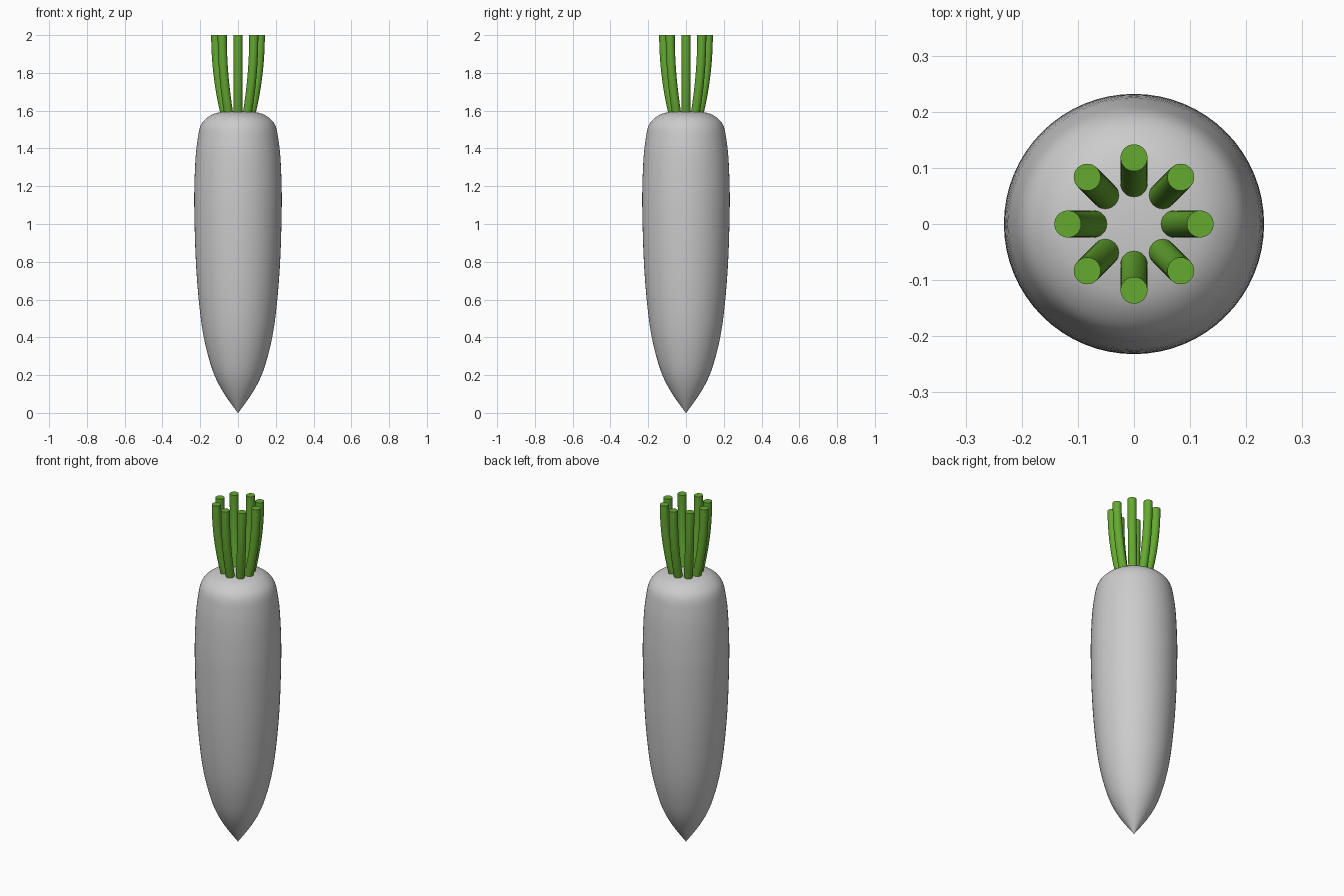
import bpy, bmesh, math
from mathutils import Vector

if "Cube" in bpy.data.objects:
    bpy.data.objects.remove(bpy.data.objects["Cube"])


def loft(name, rings, sides, mat=None):
    """Skin horizontal rings given as (centre_x, centre_y, z, radius)."""
    bm = bmesh.new()
    loops = []
    for x, y, z, r in rings:
        loops.append([bm.verts.new((x + r * math.cos(2 * math.pi * i / sides),
                                    y + r * math.sin(2 * math.pi * i / sides), z))
                      for i in range(sides)])
    for a, b in zip(loops, loops[1:]):
        for i in range(sides):
            j = (i + 1) % sides
            bm.faces.new((a[i], a[j], b[j], b[i]))
    bm.faces.new(loops[0][::-1])
    bm.faces.new(loops[-1])
    me = bpy.data.meshes.new(name)
    bm.to_mesh(me)
    bm.free()
    ob = bpy.data.objects.new(name, me)
    bpy.context.collection.objects.link(ob)
    if mat:
        me.materials.append(mat)
    bpy.ops.object.select_all(action='DESELECT')
    ob.select_set(True)
    bpy.context.view_layer.objects.active = ob
    bpy.ops.object.shade_smooth_by_angle(angle=math.radians(40))
    return ob


def smooth_profile(pts, steps=4):
    """Catmull-Rom interpolation through (radius, z) points."""
    p = [Vector(q) for q in [pts[0]] + pts + [pts[-1]]]
    out = []
    for a, b, c, d in zip(p, p[1:], p[2:], p[3:]):
        for k in range(steps):
            t = k / steps
            out.append(0.5 * (2 * b + (c - a) * t + (2 * a - 5 * b + 4 * c - d) * t ** 2
                              + (3 * b - a - 3 * c + d) * t ** 3))
    return out + [p[-1]]


green = bpy.data.materials.new("leaf_green")
green.diffuse_color = (0.13, 0.40, 0.03, 1)
green.use_nodes = True
green.node_tree.nodes["Principled BSDF"].inputs["Base Color"].default_value = green.diffuse_color

# Root body: pointed at the bottom, rounded shoulder
profile = [(0.001, 0.0), (0.072, 0.1), (0.125, 0.2), (0.163, 0.32), (0.19, 0.45),
           (0.21, 0.62), (0.224, 0.82), (0.231, 1.05), (0.231, 1.2), (0.224, 1.36),
           (0.212, 1.46), (0.2, 1.515), (0.178, 1.55), (0.14, 1.578),
           (0.09, 1.593), (0.04, 1.598), (0.001, 1.599)]
loft("root_body", [(0, 0, q.y, max(q.x, 0.0005)) for q in smooth_profile(profile)], 64)

# Eight stalks, leaning outward and straightening towards the cut tops
for n in range(8):
    ang = n * math.pi / 4
    rings = []
    for k in range(13):
        t = k / 12
        d = 0.118 - 0.052 * (1 - t) ** 2
        rings.append((d * math.cos(ang), d * math.sin(ang), 1.57 + 0.43 * t, 0.024))
    loft(f"stalk_{n + 1}", rings, 32, green)
